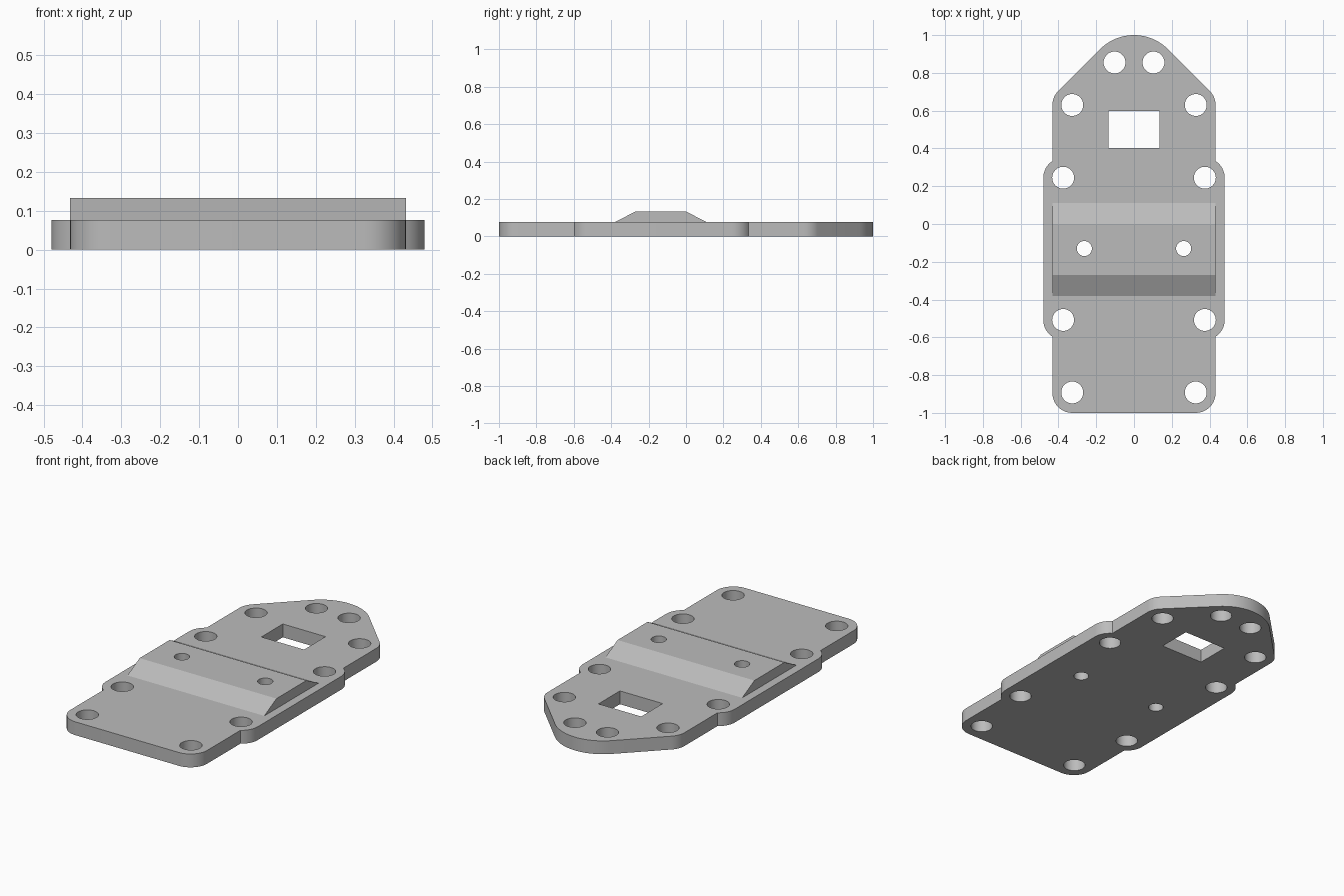
import bpy
import bmesh
from math import sin, cos, acos, radians, pi

if "Cube" in bpy.data.objects:
    bpy.data.objects.remove(bpy.data.objects["Cube"])

THICK, RIDGE_TOP = 0.076, 0.133
HALF, EDGE = 0.432, 0.105          # body half width, corner radius
EAR_X, BODY_X = 0.375, HALF - EDGE  # hole columns

grey = bpy.data.materials.new("plain grey")
grey.use_nodes = True
colour = (0.5, 0.5, 0.5, 1)
grey.diffuse_color = colour
grey.node_tree.nodes["Principled BSDF"].inputs["Base Color"].default_value = colour


def prism(name, points, offset):
    """Extrude a closed polygon of 3D points along an offset vector."""
    bm = bmesh.new()
    face = bm.faces.new([bm.verts.new(p) for p in points])
    new = bmesh.ops.extrude_face_region(bm, geom=[face])["geom"]
    verts = [g for g in new if isinstance(g, bmesh.types.BMVert)]
    bmesh.ops.translate(bm, verts=verts, vec=offset)
    bmesh.ops.recalc_face_normals(bm, faces=bm.faces)
    mesh = bpy.data.meshes.new(name)
    bm.to_mesh(mesh)
    bm.free()
    mesh.materials.append(grey)
    obj = bpy.data.objects.new(name, mesh)
    bpy.context.collection.objects.link(obj)
    return obj


def arc(cx, cy, r, start, end, steps=10):
    angles = [start + (end - start) * i / steps for i in range(steps + 1)]
    return [(cx + r * cos(a), cy + r * sin(a)) for a in angles]


def combine(target, tool, operation):
    mod = target.modifiers.new(operation, "BOOLEAN")
    mod.operation, mod.solver, mod.object = operation, "EXACT", tool
    bpy.context.view_layer.objects.active = target
    bpy.ops.object.modifier_apply(modifier=mod.name)
    bpy.data.objects.remove(tool)


# Plate outline: right half from front to nose, then mirrored
ear = acos((HALF - EAR_X) / EDGE)
nose_r = 0.254
half = arc(BODY_X, -1 + EDGE, EDGE, -pi / 2, 0)
half += arc(EAR_X, -0.508, EDGE, -ear, 0)
half += arc(EAR_X, 0.245, EDGE, 0, ear)
half += arc(BODY_X, 0.63, EDGE, 0, radians(45))
half += arc(0, 1 - nose_r, nose_r, radians(45), pi / 2, 12)
outline = half + [(-x, y) for x, y in reversed(half[:-1])]
plate = prism("mounting_plate", [(x, y, 0) for x, y in outline], (0, 0, THICK))

# Raised ridge with sloped front and back
profile = [(-0.38, 0.04), (-0.38, THICK), (-0.27, RIDGE_TOP),
           (0, RIDGE_TOP), (0.11, THICK), (0.11, 0.04)]
ridge = prism("ridge", [(-HALF, y, z) for y, z in profile], (2 * HALF, 0, 0))
combine(plate, ridge, "UNION")

# Bolt holes in mirrored pairs: x, y, radius
holes = [(BODY_X, -0.892, 0.058), (EAR_X, -0.508, 0.058), (EAR_X, 0.245, 0.058),
         (BODY_X, 0.63, 0.058), (0.103, 0.855, 0.058), (0.263, -0.13, 0.04)]
for x, y, r in holes:
    for side in (1, -1):
        ring = arc(side * x, y, r, 0, 2 * pi, 40)[:-1]
        drill = prism("drill", [(px, py, -0.1) for px, py in ring], (0, 0, 0.4))
        combine(plate, drill, "DIFFERENCE")

# Rectangular window
window = [(-0.135, 0.403), (0.135, 0.403), (0.135, 0.597), (-0.135, 0.597)]
combine(plate, prism("window_cutter", [(x, y, -0.1) for x, y in window], (0, 0, 0.4)),
        "DIFFERENCE")

bpy.ops.object.select_all(action="DESELECT")
plate.select_set(True)
bpy.context.view_layer.objects.active = plate
bpy.ops.object.shade_smooth_by_angle(angle=radians(20))
